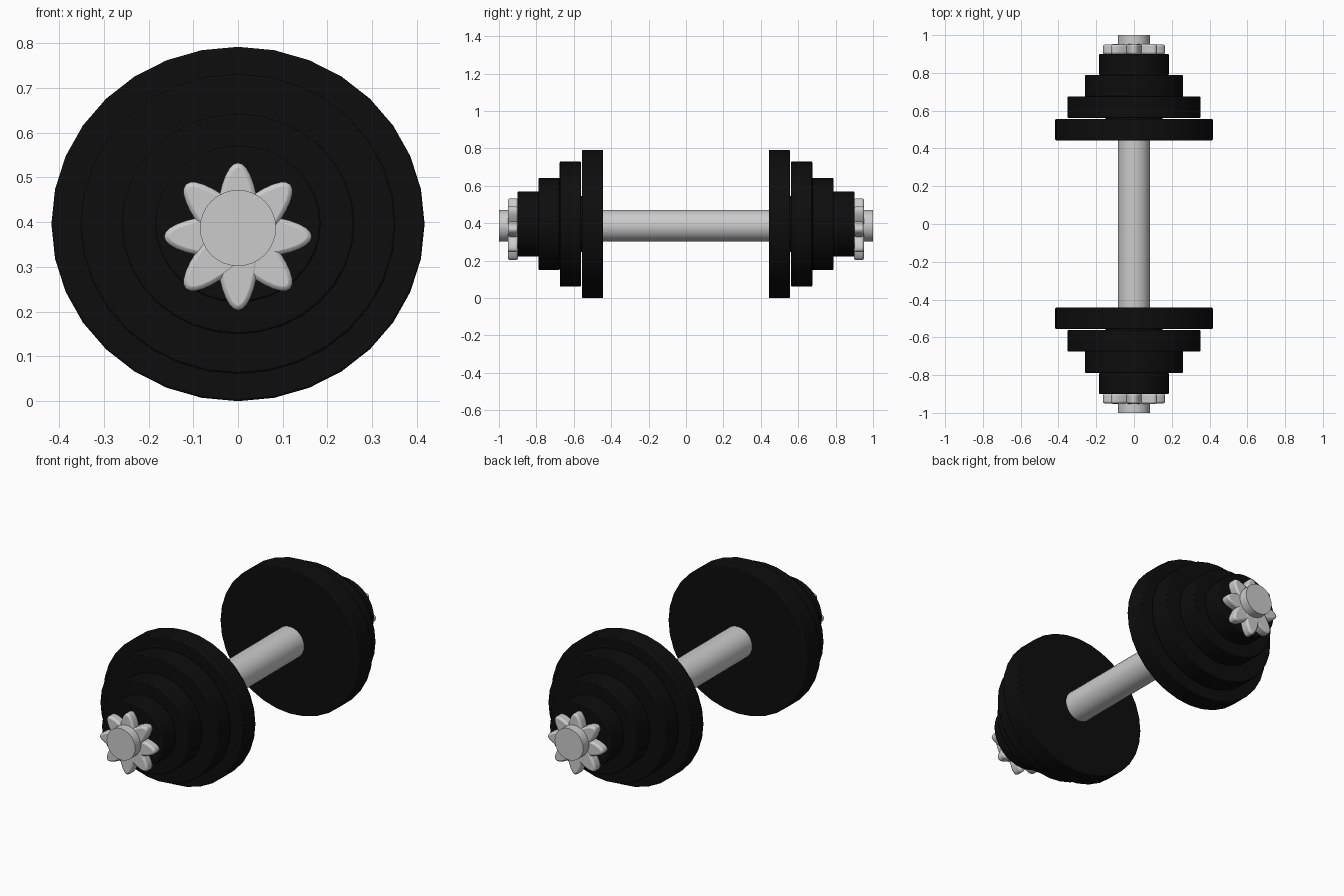
import bpy, math

if "Cube" in bpy.data.objects:
    bpy.data.objects.remove(bpy.data.objects["Cube"])

black = bpy.data.materials.new("black_rubber")
black.diffuse_color = (0.004, 0.004, 0.004, 1)
black.use_nodes = True
black.node_tree.nodes["Principled BSDF"].inputs["Base Color"].default_value = black.diffuse_color


def disc(name, y0, y1, rx, rz, cz, bevel=0.0, spin=0.0, mat=None):
    """Elliptical cylinder lying along y between y0 and y1."""
    bpy.ops.mesh.primitive_cylinder_add(vertices=32, radius=1, depth=1)
    ob = bpy.context.object
    ob.name = name
    ob.scale = (rx, rz, abs(y1 - y0))
    ob.rotation_euler = (math.pi / 2, 0, 0)
    bpy.ops.object.transform_apply(location=False, rotation=True, scale=True)
    ob.rotation_euler = (0, spin, 0)
    ob.location = (0, (y0 + y1) / 2, cz)
    bpy.ops.object.shade_smooth_by_angle(angle=math.radians(40))
    if bevel:
        m = ob.modifiers.new("soft_edge", 'BEVEL')
        m.width, m.segments = bevel, 2
        m.limit_method, m.angle_limit = 'ANGLE', math.radians(40)
    if mat:
        ob.data.materials.append(mat)
    return ob


# handle bar
disc("bar", -1, 1, 0.085, 0.085, 0.387)

# stacked plates: inner y, outer y, x radius, z radius
plates = [(0.443, 0.556, 0.417, 0.396),
          (0.562, 0.675, 0.352, 0.335),
          (0.675, 0.788, 0.26, 0.246),
          (0.788, 0.90, 0.185, 0.175)]

for side, end in ((-1, "front"), (1, "back")):
    for i, (a, b, rx, rz) in enumerate(plates):
        disc(f"{end}_plate_{i + 1}", side * a, side * b, rx, rz, 0.396,
             bevel=0.005, mat=black)
    # sleeve filling the slim gap next to the largest plate
    disc(f"{end}_spacer", side * 0.55, side * 0.57, 0.15, 0.15, 0.396, mat=black)
    # eight-lobed star nut from four crossed ellipses
    for k in range(4):
        disc(f"{end}_nut_lobe_{k + 1}", side * 0.898, side * (0.95 + 0.001 * k),
             0.165, 0.05, 0.368, bevel=0.01, spin=k * math.pi / 4)
